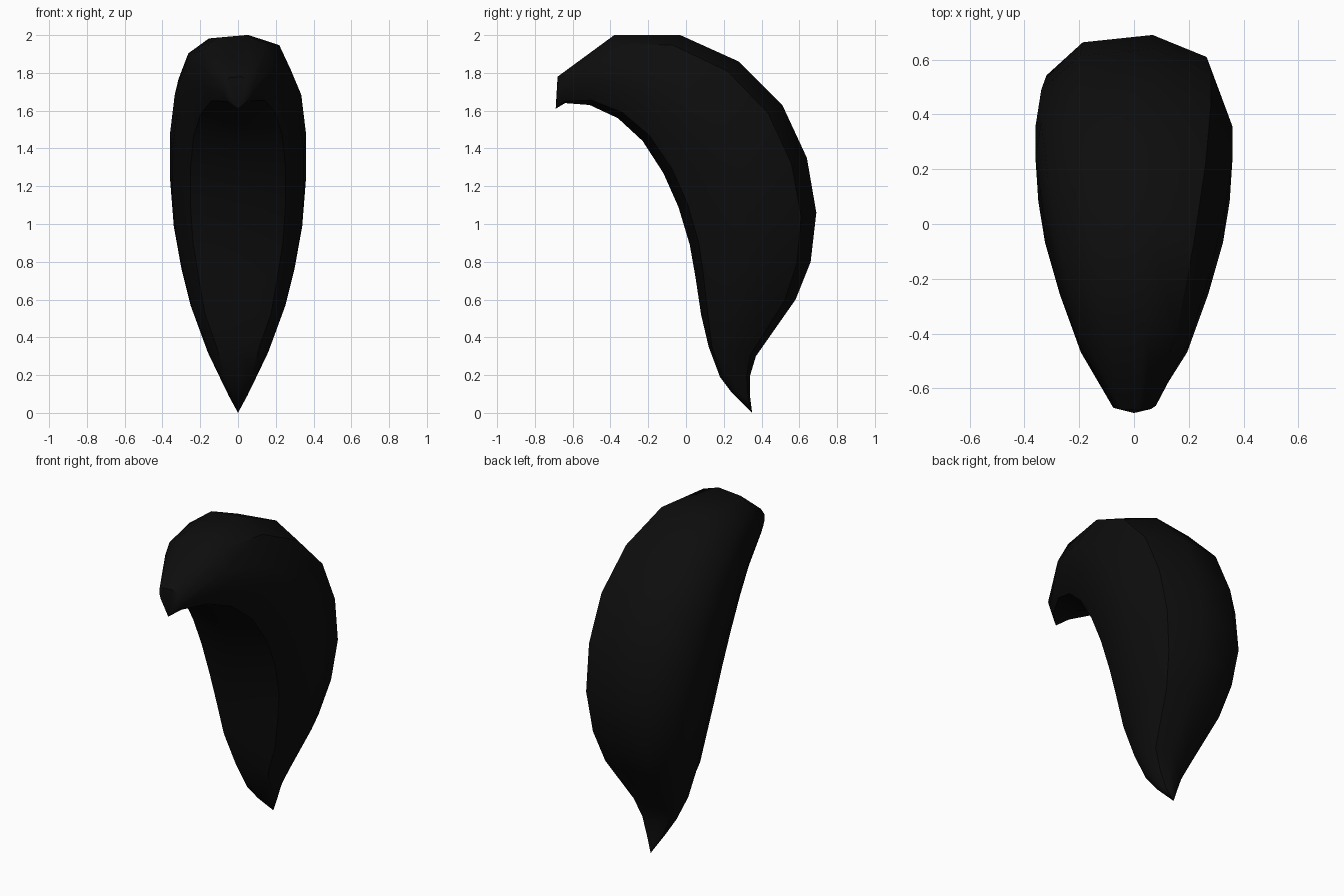
import bpy
import bmesh
import math

cube = bpy.data.objects.get("Cube")
if cube:
    bpy.data.objects.remove(cube, do_unlink=True)

# One near-black material
black = bpy.data.materials.new("soft black")
black.use_nodes = True
colour = (0.004, 0.004, 0.004, 1)
black.diffuse_color = colour
bsdf = black.node_tree.nodes["Principled BSDF"]
bsdf.inputs["Base Color"].default_value = colour
bsdf.inputs["Roughness"].default_value = 0.8

# Stations from bottom tip to front tip: outer y, outer z, inner y, inner z, half width
stations = [
    (0.34, 0.08, 0.24, 0.11, 0.05),
    (0.34, 0.20, 0.18, 0.19, 0.10),
    (0.37, 0.30, 0.12, 0.35, 0.16),
    (0.58, 0.60, 0.08, 0.52, 0.25),
    (0.66, 0.80, 0.05, 0.72, 0.30),
    (0.69, 1.06, 0.02, 0.89, 0.34),
    (0.64, 1.35, -0.04, 1.09, 0.36),
    (0.51, 1.63, -0.12, 1.27, 0.36),
    (0.28, 1.86, -0.23, 1.44, 0.335),
    (-0.03, 2.00, -0.36, 1.56, 0.28),
    (-0.38, 2.00, -0.51, 1.63, 0.20),
    (-0.68, 1.78, -0.64, 1.64, 0.08),
]

# Cross-section: sideways fraction of half width, depth from outer to inner edge
section = [
    (0.20, 0.0), (0.78, 0.12), (1.0, 0.42), (0.97, 0.68), (0.70, 0.93),
    (0.0, 1.0), (-0.70, 0.94), (-0.97, 0.68), (-1.0, 0.42), (-0.94, 0.22),
    (-0.55, 0.04),
]

bm = bmesh.new()
rings = []
for oy, oz, iy, iz, width in stations:
    rings.append([bm.verts.new((u * width, oy + (iy - oy) * d, oz + (iz - oz) * d))
                  for u, d in section])

# Skin between neighbouring rings
count = len(section)
for lower, upper in zip(rings, rings[1:]):
    for i in range(count):
        j = (i + 1) % count
        bm.faces.new((lower[i], lower[j], upper[j], upper[i]))

# Pointed ends
for ring, point in ((rings[0], (0, 0.35, 0)), (rings[-1], (0, -0.69, 1.61))):
    tip = bm.verts.new(point)
    for i in range(count):
        bm.faces.new((ring[i], ring[(i + 1) % count], tip))

bmesh.ops.recalc_face_normals(bm, faces=bm.faces)
mesh = bpy.data.meshes.new("curved_lock")
bm.to_mesh(mesh)
bm.free()
mesh.materials.append(black)
lock = bpy.data.objects.new("curved_lock", mesh)
bpy.context.collection.objects.link(lock)

# Soft shading that keeps the ridges crisp
bpy.ops.object.select_all(action="DESELECT")
lock.select_set(True)
bpy.context.view_layer.objects.active = lock
bpy.ops.object.shade_smooth_by_angle(angle=math.radians(40))
